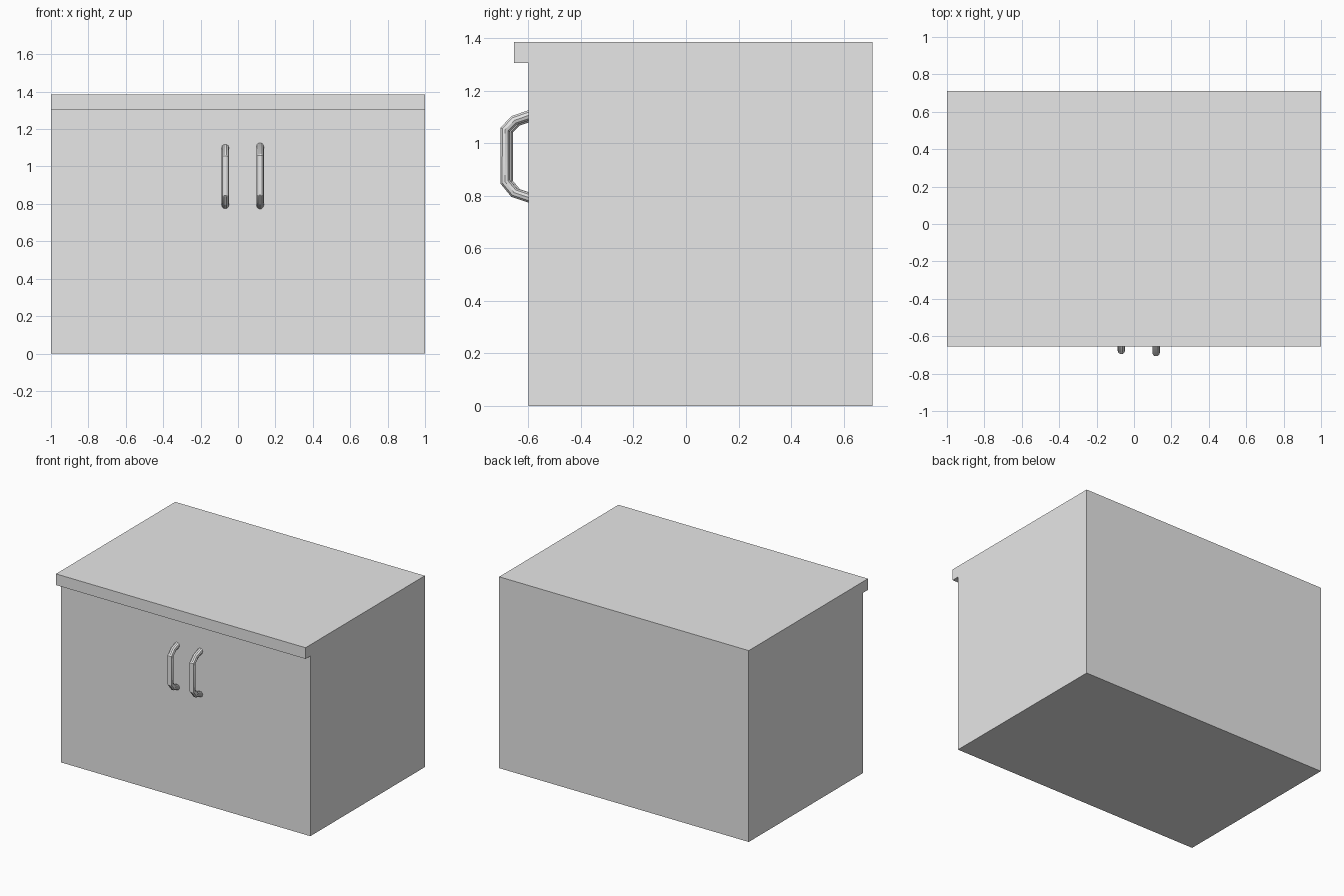
import bpy
import bmesh

cube = bpy.data.objects.get("Cube")
if cube:
    bpy.data.objects.remove(cube, do_unlink=True)

grey = bpy.data.materials.new("light_grey")
grey.use_nodes = True
grey.diffuse_color = (0.8, 0.8, 0.8, 1)
grey.node_tree.nodes["Principled BSDF"].inputs["Base Color"].default_value = (0.8, 0.8, 0.8, 1)


def add_object(name, data):
    obj = bpy.data.objects.new(name, data)
    bpy.context.collection.objects.link(obj)
    data.materials.append(grey)
    return obj


# Cabinet: side profile with an overhanging top lip, extruded across the width
FRONT, BACK, LIP, TOP, LIP_BASE = -0.60, 0.71, -0.655, 1.386, 1.305
profile = [(FRONT, 0), (BACK, 0), (BACK, TOP), (LIP, TOP), (LIP, LIP_BASE), (FRONT, LIP_BASE)]
bm = bmesh.new()
side = bm.faces.new([bm.verts.new((-1, y, z)) for y, z in profile])
extruded = bmesh.ops.extrude_face_region(bm, geom=[side])["geom"]
bmesh.ops.translate(bm, vec=(2, 0, 0),
                    verts=[v for v in extruded if isinstance(v, bmesh.types.BMVert)])
bmesh.ops.recalc_face_normals(bm, faces=bm.faces)
mesh = bpy.data.meshes.new("cabinet")
bm.to_mesh(mesh)
bm.free()
add_object("cabinet", mesh)


# Handles: round bar swept along a bracket-shaped path, ends sunk into the front
def add_handle(name, x, y_shift, z_shift):
    path = [(-0.58, 1.113), (-0.655, 1.087), (-0.689, 1.052),
            (-0.689, 0.853), (-0.655, 0.812), (-0.58, 0.787)]
    curve = bpy.data.curves.new(name, "CURVE")
    curve.dimensions = "3D"
    curve.bevel_depth = 0.02
    curve.bevel_resolution = 3
    curve.use_fill_caps = True
    spline = curve.splines.new("POLY")
    spline.points.add(len(path) - 1)
    for point, (y, z) in zip(spline.points, path):
        point.co = (x, y + y_shift, z + z_shift, 1)
    obj = add_object(name, curve)
    bpy.ops.object.select_all(action="DESELECT")
    obj.select_set(True)
    bpy.context.view_layer.objects.active = obj
    bpy.ops.object.convert(target="MESH")
    bpy.ops.object.shade_smooth_by_angle()


add_handle("right_door_handle", -0.068, 0.012, -0.003)
add_handle("left_door_handle", 0.118, 0, 0)
